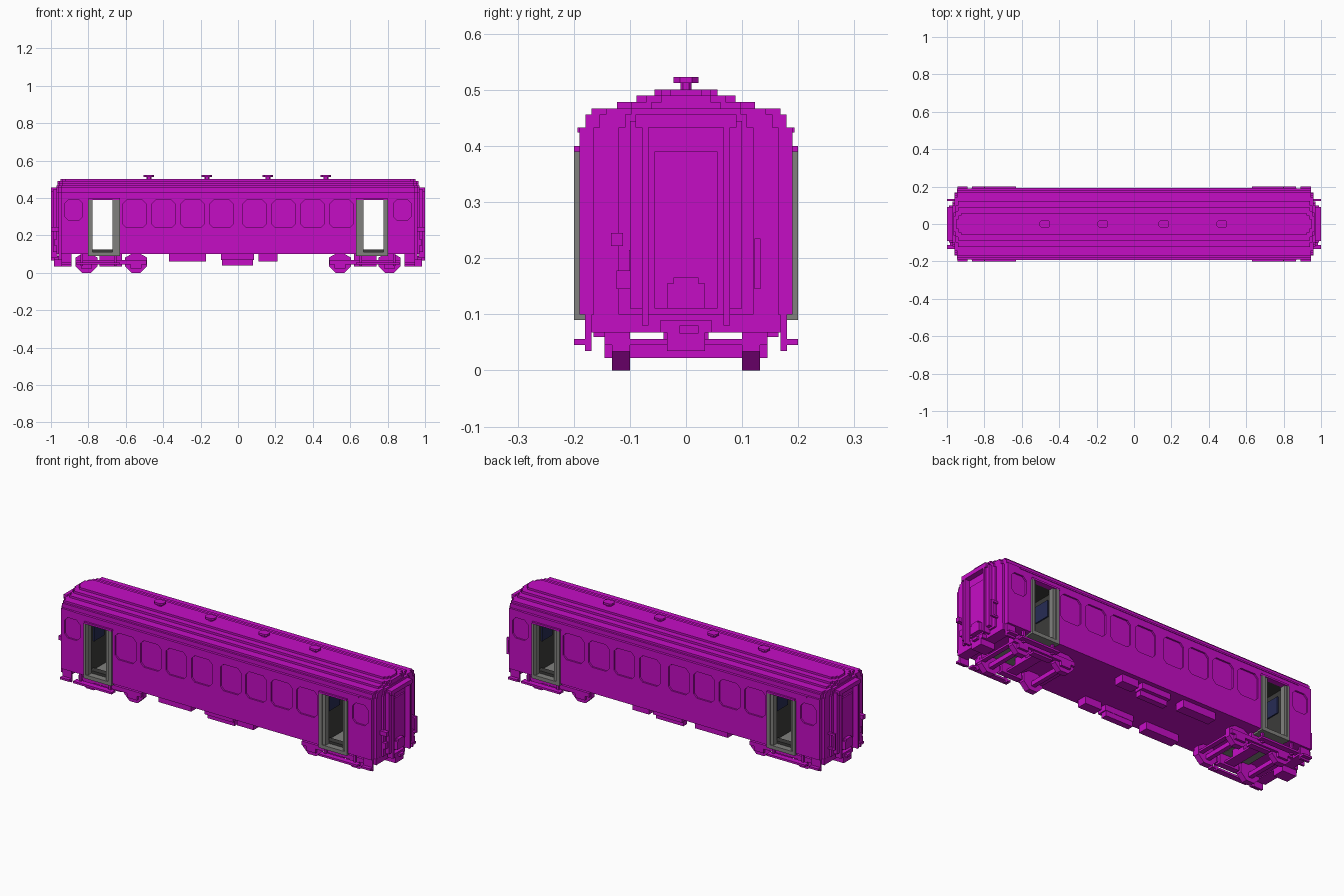
import bpy, bmesh, math

cube = bpy.data.objects.get("Cube")
if cube:
    bpy.data.objects.remove(cube, do_unlink=True)


def material(name, rgb):
    m = bpy.data.materials.new(name)
    m.use_nodes = True
    m.diffuse_color = (*rgb, 1)
    m.node_tree.nodes["Principled BSDF"].inputs["Base Color"].default_value = (*rgb, 1)
    return m


MAGENTA = material("magenta", (0.56, 0.004, 0.56))
GREY = material("grey", (0.22, 0.22, 0.21))
DARK = material("dark grey", (0.045, 0.045, 0.043))
NAVY = material("navy", (0.02, 0.025, 0.09))


def finish(name, bm, mat):
    bmesh.ops.recalc_face_normals(bm, faces=bm.faces)
    mesh = bpy.data.meshes.new(name)
    bm.to_mesh(mesh)
    bm.free()
    mesh.materials.append(mat)
    ob = bpy.data.objects.new(name, mesh)
    bpy.context.collection.objects.link(ob)
    return ob


def prism(bm, outline, place, lo, hi):
    """Extrude a 2D outline between lo and hi; place maps (u, v, w) to xyz."""
    a = [bm.verts.new(place(u, v, lo)) for u, v in outline]
    b = [bm.verts.new(place(u, v, hi)) for u, v in outline]
    n = len(a)
    bm.faces.new(a)
    bm.faces.new(b[::-1])
    for i in range(n):
        j = (i + 1) % n
        bm.faces.new((a[i], b[i], b[j], a[j]))


def add_box(bm, x0, x1, y0, y1, z0, z1):
    prism(bm, [(x0, y0), (x1, y0), (x1, y1), (x0, y1)],
          lambda u, v, w: (u, v, w), z0, z1)


def boxes(name, mat, items, mx=False, my=False):
    """Boxes as one part, repeated across x and/or y."""
    bm = bmesh.new()
    for x0, x1, y0, y1, z0, z1 in items:
        for sx in ((1, -1) if mx else (1,)):
            for sy in ((1, -1) if my else (1,)):
                add_box(bm, *sorted((sx * x0, sx * x1)),
                        *sorted((sy * y0, sy * y1)), z0, z1)
    return finish(name, bm, mat)


def chamfered(cx, cy, hx, hy, c):
    return [(cx - hx + c, cy - hy), (cx + hx - c, cy - hy), (cx + hx, cy - hy + c),
            (cx + hx, cy + hy - c), (cx + hx - c, cy + hy), (cx - hx + c, cy + hy),
            (cx - hx, cy + hy - c), (cx - hx, cy - hy + c)]


# Body shell: rings with stepped corners, stacked into a stepped roof
def plan(hx, hy):
    a, b = min(0.07, 0.5 * hy), min(0.025, 0.2 * hy)
    q = [(hx, hy - a), (hx - 0.011, hy - a), (hx - 0.011, hy - b),
         (hx - 0.024, hy - b), (hx - 0.024, hy)]
    top = q + [(-x, y) for x, y in q[::-1]]
    return top + [(-x, -y) for x, y in top]


steps = [(0.970, 0.190, 0.433), (0.970, 0.179, 0.456), (0.970, 0.168, 0.467),
         (0.966, 0.123, 0.478), (0.966, 0.088, 0.490), (0.950, 0.056, 0.501)]
bm = bmesh.new()
rings, z = [], 0.1
for hx, hy, ztop in steps:
    for zz in (z, ztop):
        rings.append([bm.verts.new((x, y, zz)) for x, y in plan(hx, hy)])
    z = ztop
for r, s in zip(rings, rings[1:]):
    for i in range(len(r)):
        j = (i + 1) % len(r)
        bm.faces.new((r[i], r[j], s[j], s[i]))
bm.faces.new(rings[0][::-1])
bm.faces.new(rings[-1])
body = finish("coach_body", bm, MAGENTA)

# Cut shallow window recesses and the open doorways
bm = bmesh.new()
windows = [(s * (0.082 + 0.155 * i + 0.006), 0.315, 0.063, 0.073)
           for s in (1, -1) for i in range(4)]
windows += [(s * 0.878, 0.335, 0.047, 0.056) for s in (1, -1)]
for cx, cz, hx, hz in windows:
    for sy in (1, -1):
        prism(bm, chamfered(cx, cz, hx, hz, 0.02),
              lambda u, v, w: (u, w, v), *sorted((sy * 0.181, sy * 0.22)))
for s in (1, -1):
    add_box(bm, *sorted((s * 0.635, s * 0.80)), -0.25, 0.25, 0.05, 0.398)
cutter = finish("opening_cutter", bm, MAGENTA)
cutter.hide_render = True
mod = body.modifiers.new("openings", "BOOLEAN")
mod.operation, mod.solver, mod.object = "DIFFERENCE", "EXACT", cutter
deps = bpy.context.evaluated_depsgraph_get()
cut_mesh = bpy.data.meshes.new_from_object(body.evaluated_get(deps))
body.modifiers.clear()
body.data = cut_mesh
bpy.data.objects.remove(cutter, do_unlink=True)

# Rain gutter and door headers
boxes("rain_gutter", MAGENTA, [(-0.87, 0.87, 0.188, 0.193, 0.424, 0.433)], my=True)
boxes("door_header", MAGENTA, [(0.63, 0.80, 0.17, 0.2, 0.39, 0.40)], mx=True, my=True)

# Entrance vestibules
boxes("door_frame", GREY, [(0.777, 0.80, 0.165, 0.194, 0.1, 0.39),
                           (0.648, 0.67, 0.165, 0.194, 0.1, 0.39),
                           (0.632, 0.652, 0.170, 0.2, 0.09, 0.39),
                           (0.790, 0.803, 0.170, 0.2, 0.09, 0.39)], mx=True, my=True)
boxes("vestibule_floor", GREY, [(0.635, 0.80, -0.2, 0.2, 0.09, 0.11)], mx=True)
boxes("door_sill", DARK, [(0.652, 0.79, 0.13, 0.165, 0.11, 0.124)], mx=True, my=True)
boxes("vestibule_lining", DARK, [(0.792, 0.80, -0.165, 0.165, 0.11, 0.39),
                                 (0.635, 0.643, -0.165, 0.165, 0.11, 0.39),
                                 (0.635, 0.80, -0.17, 0.17, 0.39, 0.398)], mx=True)
boxes("vestibule_window", NAVY, [(0.643, 0.650, 0.04, 0.13, 0.27, 0.36),
                                 (0.785, 0.792, 0.04, 0.13, 0.27, 0.36)], mx=True, my=True)

# Roof ventilators: stem and eight-sided cap
bm = bmesh.new()
for cx in (-0.476, -0.166, 0.16, 0.47):
    for hx, hy, z0, z1 in ((0.014, 0.010, 0.495, 0.512), (0.028, 0.022, 0.512, 0.523)):
        prism(bm, chamfered(cx, 0, hx, hy, hy * 0.5), lambda u, v, w: (u, v, w), z0, z1)
finish("roof_ventilators", bm, MAGENTA)

# End gangways: posts, top, inner door and tread
boxes("gangway_posts", MAGENTA, [(0.965, 1.0, 0.067, 0.078, 0.08, 0.445),
                                 (0.965, 0.99, 0.078, 0.1, 0.11, 0.445)], mx=True, my=True)
boxes("gangway_top", MAGENTA, [(0.96, 1.0, -0.09, 0.09, 0.433, 0.456)], mx=True)
boxes("end_door", MAGENTA, [(0.965, 0.978, -0.056, 0.056, 0.11, 0.39)], mx=True)
boxes("gangway_tread", MAGENTA, [(0.965, 0.995, -0.034, 0.034, 0.11, 0.155),
                                 (0.965, 0.995, -0.022, 0.022, 0.155, 0.166)], mx=True)
boxes("end_handrails", MAGENTA, [(0.96, 1.0, 0.122, 0.133, 0.145, 0.155),
                                 (0.96, 1.0, 0.122, 0.133, 0.224, 0.235),
                                 (0.99, 1.0, 0.122, 0.133, 0.145, 0.235),
                                 (0.96, 1.0, -0.134, -0.112, 0.222, 0.245),
                                 (0.96, 0.975, -0.102, -0.09, 0.155, 0.215),
                                 (0.96, 0.985, -0.124, -0.1, 0.145, 0.178)], mx=True)

# Headstock and coupler
boxes("headstock", MAGENTA, [(0.90, 0.96, -0.168, 0.168, 0.068, 0.1)], mx=True)
boxes("coupler", MAGENTA, [(0.90, 0.985, -0.034, 0.034, 0.035, 0.09),
                           (0.96, 0.985, -0.045, 0.045, 0.068, 0.09),
                           (0.985, 1.0, -0.012, 0.022, 0.066, 0.08)], mx=True)
boxes("end_steps", MAGENTA, [(0.89, 0.945, 0.168, 0.2, 0.045, 0.056),
                             (0.89, 0.945, 0.168, 0.18, 0.035, 0.1)], mx=True, my=True)

# Door footsteps with hangers
boxes("door_footsteps", MAGENTA, [(0.63, 0.865, 0.168, 0.2, 0.045, 0.056),
                                  (0.65, 0.662, 0.168, 0.18, 0.036, 0.1),
                                  (0.83, 0.842, 0.168, 0.18, 0.036, 0.1)], mx=True, my=True)

# Bogies: side frames, cross beams, axles, axle boxes and wheels
boxes("bogie_frames", MAGENTA, [(0.49, 0.87, 0.112, 0.145, 0.045, 0.068),
                                (0.62, 0.74, 0.100, 0.134, 0.035, 0.1),
                                (0.60, 0.76, 0.134, 0.145, 0.045, 0.058)], mx=True, my=True)
boxes("bogie_beams", MAGENTA, [(0.49, 0.515, -0.134, 0.134, 0.045, 0.056),
                               (0.845, 0.87, -0.134, 0.134, 0.045, 0.056),
                               (0.65, 0.71, -0.112, 0.112, 0.045, 0.056),
                               (0.65, 0.71, -0.04, 0.04, 0.056, 0.102)], mx=True)
axles = (0.545, 0.81)
boxes("axles", MAGENTA, [(x - 0.012, x + 0.012, -0.11, 0.11, 0.022, 0.046)
                         for x in axles], mx=True)
boxes("axle_boxes", MAGENTA, [(x - 0.03, x + 0.03, 0.13, 0.145, 0.022, 0.068)
                              for x in axles], mx=True, my=True)
bm = bmesh.new()
for s in (1, -1):
    for x in axles:
        for sy in (1, -1):
            ring = [(s * x + 0.063 * math.cos(a), 0.058 + 0.063 * math.sin(a))
                    for a in [math.radians(22.5 + 45 * k) for k in range(8)]]
            ring = [(u, min(v, 0.101)) for u, v in ring]
            prism(bm, ring, lambda u, v, w: (u, w, v), *sorted((sy * 0.1, sy * 0.132)))
finish("wheels", bm, MAGENTA)

# Underfloor equipment boxes
boxes("equipment_boxes", MAGENTA, [(-0.37, -0.17, 0.11, 0.165, 0.06, 0.102),
                                   (-0.09, 0.085, 0.11, 0.165, 0.068, 0.102),
                                   (-0.085, 0.08, 0.112, 0.145, 0.04, 0.068),
                                   (0.11, 0.21, 0.11, 0.165, 0.06, 0.102)], my=True)
